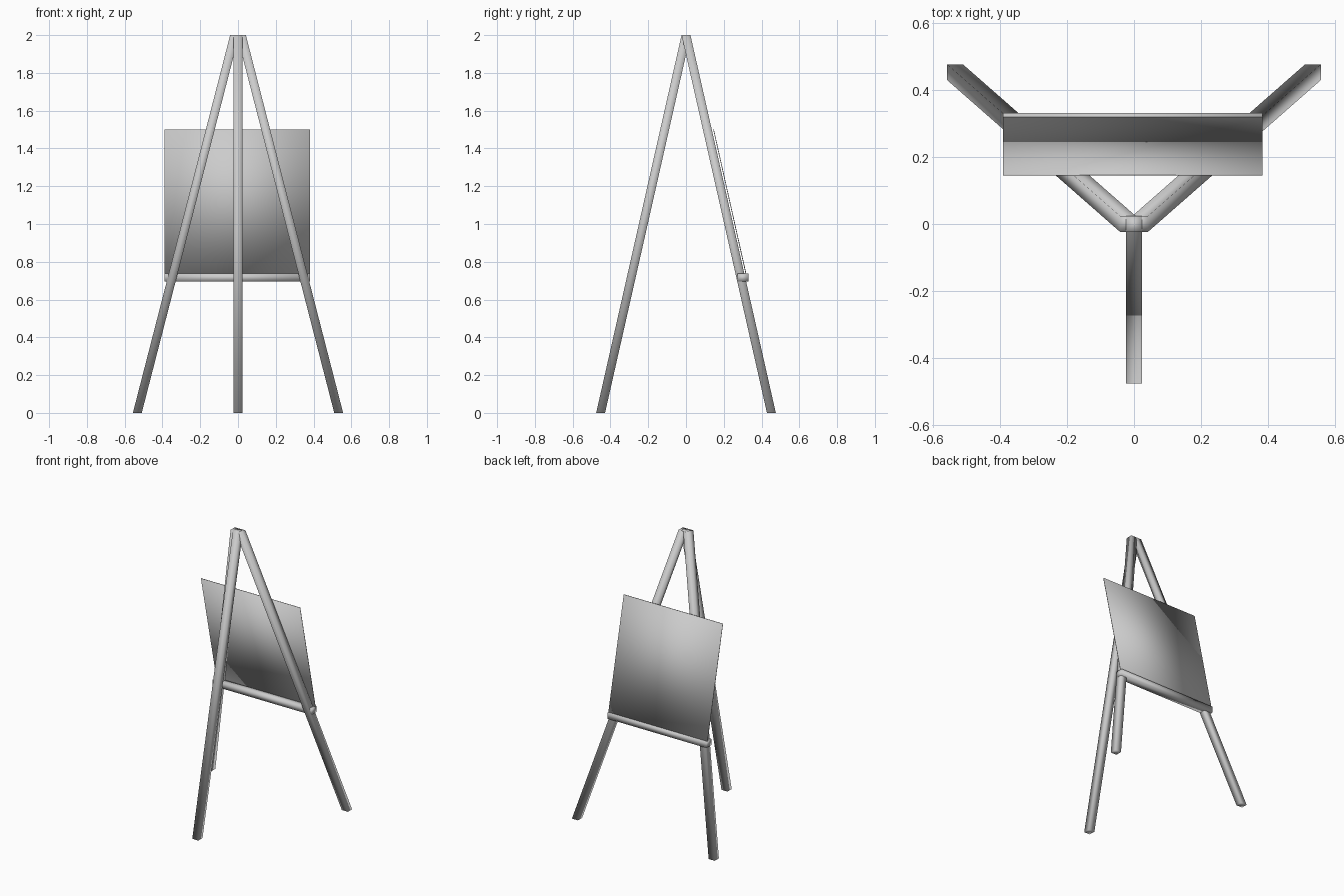
import bpy
import bmesh

if "Cube" in bpy.data.objects:
    bpy.data.objects.remove(bpy.data.objects["Cube"])


def loft(name, bottom, top, z0, z1):
    """Slanted box between two level rectangles given as (x0, x1, y0, y1)."""
    bm = bmesh.new()
    rings = []
    for (x0, x1, y0, y1), z in ((bottom, z0), (top, z1)):
        rings.append([bm.verts.new((x, y, z))
                      for x, y in ((x0, y0), (x1, y0), (x1, y1), (x0, y1))])
    a, b = rings
    bm.faces.new(a[::-1])
    bm.faces.new(b)
    for i in range(4):
        j = (i + 1) % 4
        bm.faces.new((a[i], a[j], b[j], b[i]))
    bmesh.ops.recalc_face_normals(bm, faces=bm.faces)
    for f in bm.faces:
        f.smooth = True
    mesh = bpy.data.meshes.new(name)
    bm.to_mesh(mesh)
    bm.free()
    obj = bpy.data.objects.new(name, mesh)
    bpy.context.collection.objects.link(obj)
    return obj


def square(cx, cy, h=0.0235):
    return (cx - h, cx + h, cy - h, cy + h)


# Three splayed legs meeting at the apex
loft("front_leg", square(0, -0.452), square(0, 0), 0, 2)
for side, label in ((-1, "left"), (1, "right")):
    loft(f"{label}_leg", square(side * 0.533, 0.452),
         square(side * 0.018, 0), 0, 2)

# Ledge that carries the board
ledge = (-0.39, 0.382, 0.273, 0.33)
loft("ledge", ledge, ledge, 0.695, 0.737)

# Thin board leaning against the two side legs
loft("board", (-0.39, 0.382, 0.318, 0.322),
     (-0.39, 0.382, 0.144, 0.148), 0.725, 1.5)
